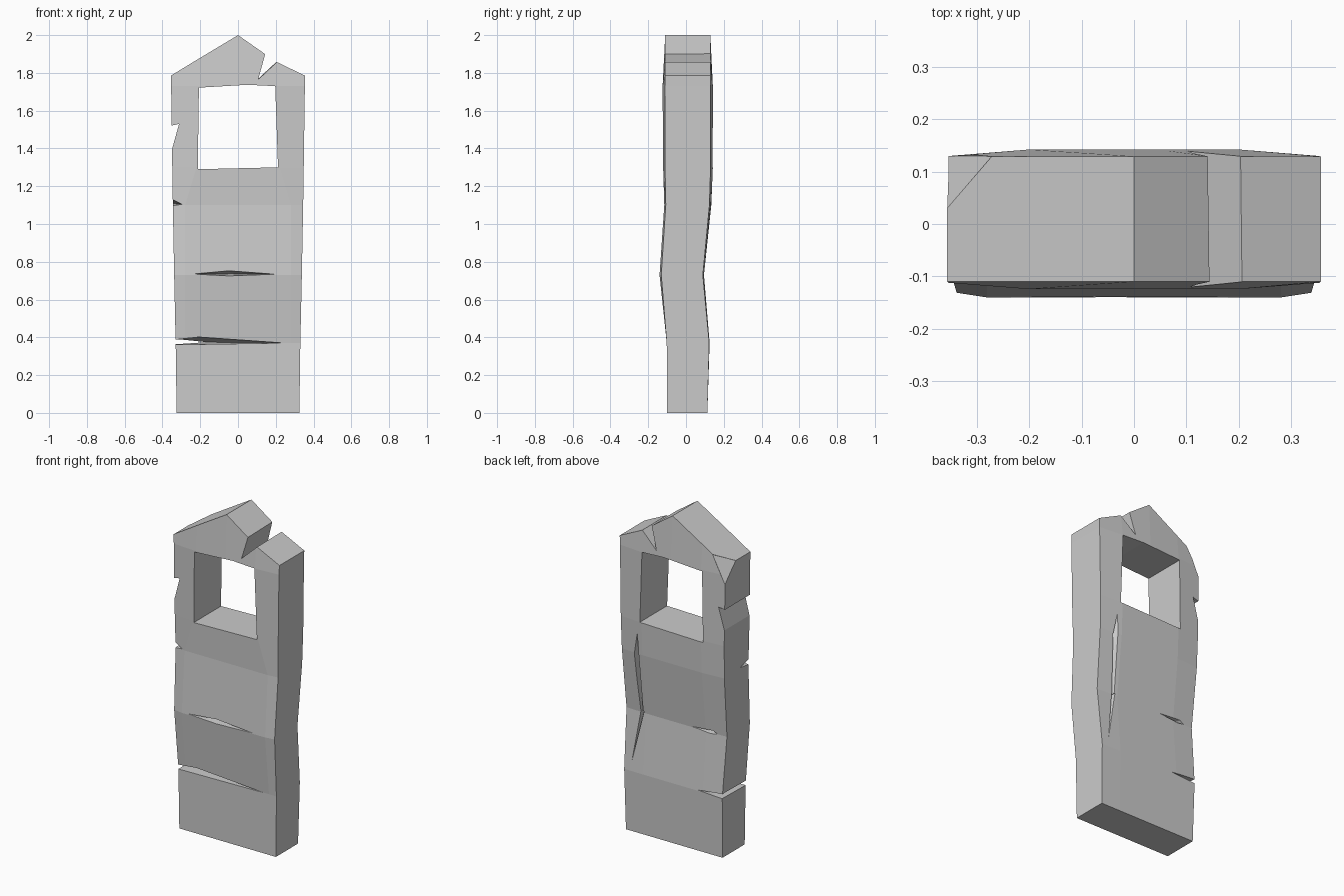
import bpy, bmesh

if "Cube" in bpy.data.objects:
    bpy.data.objects.remove(bpy.data.objects["Cube"])


def make_object(name, bm):
    bmesh.ops.recalc_face_normals(bm, faces=bm.faces)
    mesh = bpy.data.meshes.new(name)
    bm.to_mesh(mesh)
    bm.free()
    obj = bpy.data.objects.new(name, mesh)
    bpy.context.collection.objects.link(obj)
    return obj


def hull(name, points):
    bm = bmesh.new()
    for p in points:
        bm.verts.new(p)
    bmesh.ops.convex_hull(bm, input=list(bm.verts))
    return make_object(name, bm)


def through(name, outline, front_shift=0.0):
    """Cutter running front to back; outline is given as (x, z)."""
    return hull(name, [(x + s, y, z) for x, z in outline
                       for y, s in ((-0.3, front_shift), (0.3, 0.0))])


def crack(name, mouth, y_out, y_in):
    """Wedge-shaped crack: first and last mouth points are its ends."""
    cx = sum(p[0] for p in mouth) / len(mouth)
    cz = sum(p[1] for p in mouth) / len(mouth)
    return hull(name, [(x, y_out, z) for x, z in mouth] + [(cx, y_in, cz)])


# Slab sections: z, half width, front y, back y, front column x, front and back bevel
sections = [
    (0.00, 0.325, -0.100, 0.113, 0.28, 0.000, 0.000),
    (0.37, 0.330, -0.102, 0.125, 0.28, 0.000, 0.002),
    (0.73, 0.338, -0.140, 0.095, 0.28, 0.009, 0.006),
    (1.10, 0.345, -0.115, 0.134, 0.28, 0.008, 0.010),
    (1.30, 0.348, -0.121, 0.142, 0.22, 0.010, 0.012),
    (1.73, 0.354, -0.124, 0.142, 0.20, 0.012, 0.013),
    (None, 0.356, -0.110, 0.129, 0.20, 0.000, 0.000),
]
roof = [1.785, 1.88, 2.0, 1.86, 1.785]

bm = bmesh.new()
rings = []
for z, w, yf, yb, fx, cf, cb in sections:
    zs = roof if z is None else [z] * 5
    front = [bm.verts.new((x, yf + (cf if abs(x) == w else 0), h))
             for x, h in zip((-w, -fx, 0, fx, w), zs)]
    back = [bm.verts.new((x, yb - (cb if abs(x) == w else 0), h))
            for x, h in zip((-w, -0.2, 0, 0.2, w), zs)]
    rings.append(front + back[::-1])
for lo, hi in zip(rings, rings[1:]):
    for i in range(10):
        j = (i + 1) % 10
        bm.faces.new((lo[i], lo[j], hi[j], hi[i]))
bm.faces.new(rings[0][::-1])
for i in range(4):
    r = rings[-1]
    bm.faces.new((r[i], r[i + 1], r[8 - i], r[9 - i]))
slab = make_object("stone_slab", bm)

cutters = [
    # Window and broken openings that run through the stone
    through("window", [(-0.213, 1.29), (0.212, 1.30), (0.197, 1.73),
                       (0.05, 1.737), (-0.207, 1.722)]),
    through("roof_notch", [(0.10, 1.765), (0.138, 1.903), (0.17, 2.0),
                           (0.25, 1.91), (0.202, 1.86)], 0.01),
    through("edge_notch", [(-0.40, 1.51), (-0.312, 1.53), (-0.351, 1.39),
                           (-0.40, 1.22)]),
    # Chipped rear corner under the roof
    hull("corner_chip", [(-0.356, 0.03, 1.785), (-0.27, 0.129, 1.835),
                         (-0.356, 0.13, 1.67), (-0.45, 0.25, 1.70),
                         (-0.45, 0.03, 1.95), (-0.27, 0.25, 1.95)]),
    # Front cracks
    crack("front_crack", [(-0.26, 0.735), (-0.05, 0.754), (0.22, 0.734),
                          (-0.05, 0.724)], -0.15, -0.03),
    hull("low_crack", [(0.26, -0.115, 0.37), (-0.2, -0.115, 0.402),
                       (-0.36, -0.115, 0.385), (-0.36, -0.115, 0.36),
                       (-0.36, 0.15, 0.39), (-0.36, 0.15, 0.365),
                       (-0.21, 0.15, 0.375)]),
    hull("side_crack", [(-0.36, -0.14, 1.145), (-0.36, -0.14, 1.09),
                        (-0.28, -0.14, 1.103), (-0.36, 0.0, 1.11)]),
    # Back cracks
    crack("back_crack", [(-0.07, 0.735), (-0.26, 0.75), (-0.30, 0.73),
                         (-0.24, 0.72)], 0.12, 0.02),
    hull("long_crack_upper", [(0.225, 0.16, 1.29), (0.262, 0.16, 1.10),
                              (0.215, 0.16, 1.08), (0.24, 0.16, 0.73),
                              (0.195, 0.16, 0.73), (0.25, 0.085, 1.08),
                              (0.235, 0.06, 0.73)]),
    hull("long_crack_lower", [(0.24, 0.13, 0.74), (0.195, 0.13, 0.74),
                              (0.235, 0.06, 0.74), (0.29, 0.13, 0.37)]),
]

# Carve each cutter from the slab
bpy.context.view_layer.objects.active = slab
for cutter in cutters:
    cutter.hide_render = True
    mod = slab.modifiers.new(cutter.name, 'BOOLEAN')
    mod.operation = 'DIFFERENCE'
    mod.solver = 'EXACT'
    mod.object = cutter
    bpy.ops.object.modifier_apply(modifier=mod.name)
    bpy.data.objects.remove(cutter, do_unlink=True)
